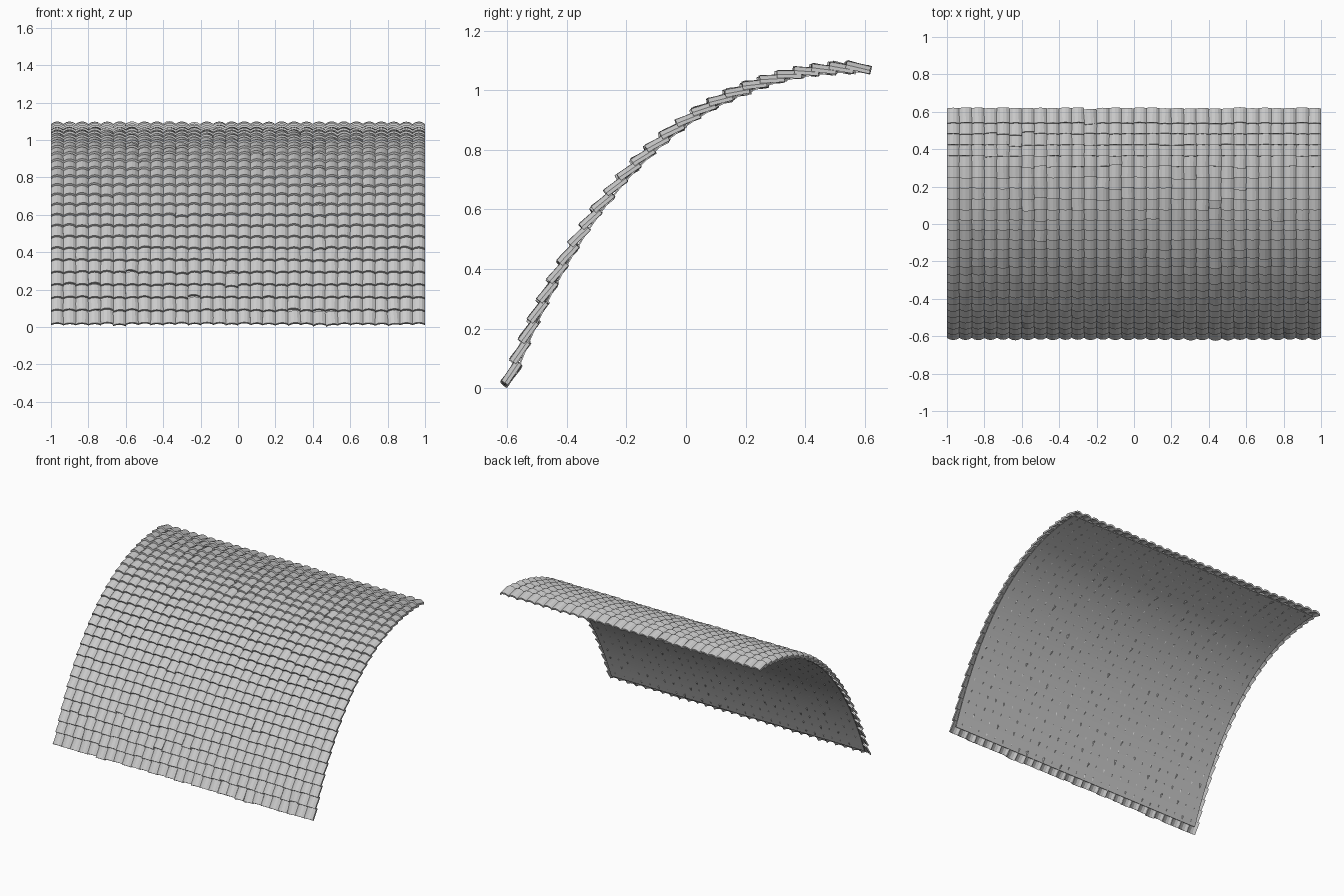
import bpy, bmesh, math, random
from mathutils import Matrix, Vector

if "Cube" in bpy.data.objects:
    bpy.data.objects.remove(bpy.data.objects["Cube"])

random.seed(4)
ROWS, COLS = 26, 30
P0, P1, P2 = Vector((0, -0.585, 0.04)), Vector((0, -0.19, 1.07)), Vector((0, 0.58, 1.066))


def point(t):
    return P0 * (1 - t) ** 2 + P1 * 2 * t * (1 - t) + P2 * t * t


def frame(t):
    """Position, tangent and outward normal of the roof curve."""
    tan = ((P1 - P0) * (1 - t) + (P2 - P1) * t).normalized()
    return point(t), tan, Vector((1, 0, 0)).cross(tan)


def finish(bm, name):
    bmesh.ops.recalc_face_normals(bm, faces=bm.faces[:])
    me = bpy.data.meshes.new(name)
    bm.to_mesh(me)
    bm.free()
    ob = bpy.data.objects.new(name, me)
    bpy.context.collection.objects.link(ob)
    return ob


def row_params():
    """Curve parameters with rows slightly wider apart at the eave."""
    n = 1000
    arc = [0.0]
    for i in range(n):
        arc.append(arc[-1] + (point((i + 1) / n) - point(i / n)).length)
    gaps = [0.075 - 0.018 * i / (ROWS - 2) for i in range(ROWS - 1)]
    scale, want, out = arc[-1] / sum(gaps), 0.0, []
    for g in gaps + [0]:
        out.append(next((i for i, a in enumerate(arc) if a >= want - 1e-6), n) / n)
        want += g * scale
    return out


# Arched tile: cross-section swept from the lower to the upper end
def add_tile(bm, mat, w, length, arch=0.014, thick=0.012):
    n = 4
    xs = [-w / 2 + w * i / n for i in range(n + 1)]
    bow = [arch * (1 - (2 * x / w) ** 2) - arch / 2 for x in xs]
    ring = [(x, z + thick / 2) for x, z in zip(xs, bow)]
    ring += [(x, z - thick / 2) for x, z in zip(xs[::-1], bow[::-1])]
    lo, hi = [[bm.verts.new(mat @ Vector((x, s * length / 2, z))) for x, z in ring]
              for s in (-1, 1)]
    m = len(ring)
    for i in range(m):
        j = (i + 1) % m
        bm.faces.new((lo[i], lo[j], hi[j], hi[i]))
    for r in (lo, hi):
        for i in range(n):
            bm.faces.new((r[i], r[i + 1], r[m - 2 - i], r[m - 1 - i]))


# Roof tiles, with small irregularities and a few slipped tiles
bm = bmesh.new()
pitch = 2.0 / COLS
for t in row_params():
    pos, tan, nor = frame(t)
    for c in range(COLS):
        edge = c in (0, COLS - 1)
        k = 1.0 if random.random() > 0.1 or edge else 3.2
        if edge:
            k = 0.25
        x = -1 + pitch * (c + 0.5)
        basis = Matrix((Vector((1, 0, 0)), tan, nor)).transposed().to_4x4()
        jit = (Matrix.Rotation(math.radians(-13 + random.uniform(-1.5, 1.5) * k), 4, 'X')
               @ Matrix.Rotation(math.radians(random.uniform(-2, 2) * k), 4, 'Y')
               @ Matrix.Rotation(math.radians(random.uniform(-1.5, 1.5) * k), 4, 'Z'))
        off = tan * random.uniform(-0.003, 0.003) * k
        add_tile(bm, Matrix.Translation(pos + off + Vector((x, 0, 0))) @ basis @ jit,
                 pitch * (1.0 if edge else 1.03), 0.082)
finish(bm, "roof_tiles")

# Curved backing sheet under the tiles
bm = bmesh.new()
prev, N = None, 32
for i in range(N + 1):
    p, tan, nor = frame(i / N)
    cur = [bm.verts.new(p - nor * d + Vector((x, 0, 0)))
           for x, d in ((-0.975, 0.013), (0.975, 0.013), (0.975, 0.018), (-0.975, 0.018))]
    if prev:
        for a in range(4):
            b = (a + 1) % 4
            bm.faces.new((prev[a], prev[b], cur[b], cur[a]))
    else:
        bm.faces.new(cur)
    prev = cur
bm.faces.new(prev)
sheet = finish(bm, "backing_sheet")
bpy.context.view_layer.objects.active = sheet
sheet.select_set(True)
bpy.ops.object.shade_smooth_by_angle(angle=math.radians(30))

# Rest the roof on the ground and centre it front to back
obs = [o for o in bpy.data.objects if o.type == 'MESH']
pts = [v.co for o in obs for v in o.data.vertices]
zmin = min(p.z for p in pts)
ymid = (min(p.y for p in pts) + max(p.y for p in pts)) / 2
for o in obs:
    o.data.transform(Matrix.Translation((0, -ymid, -zmin)))
